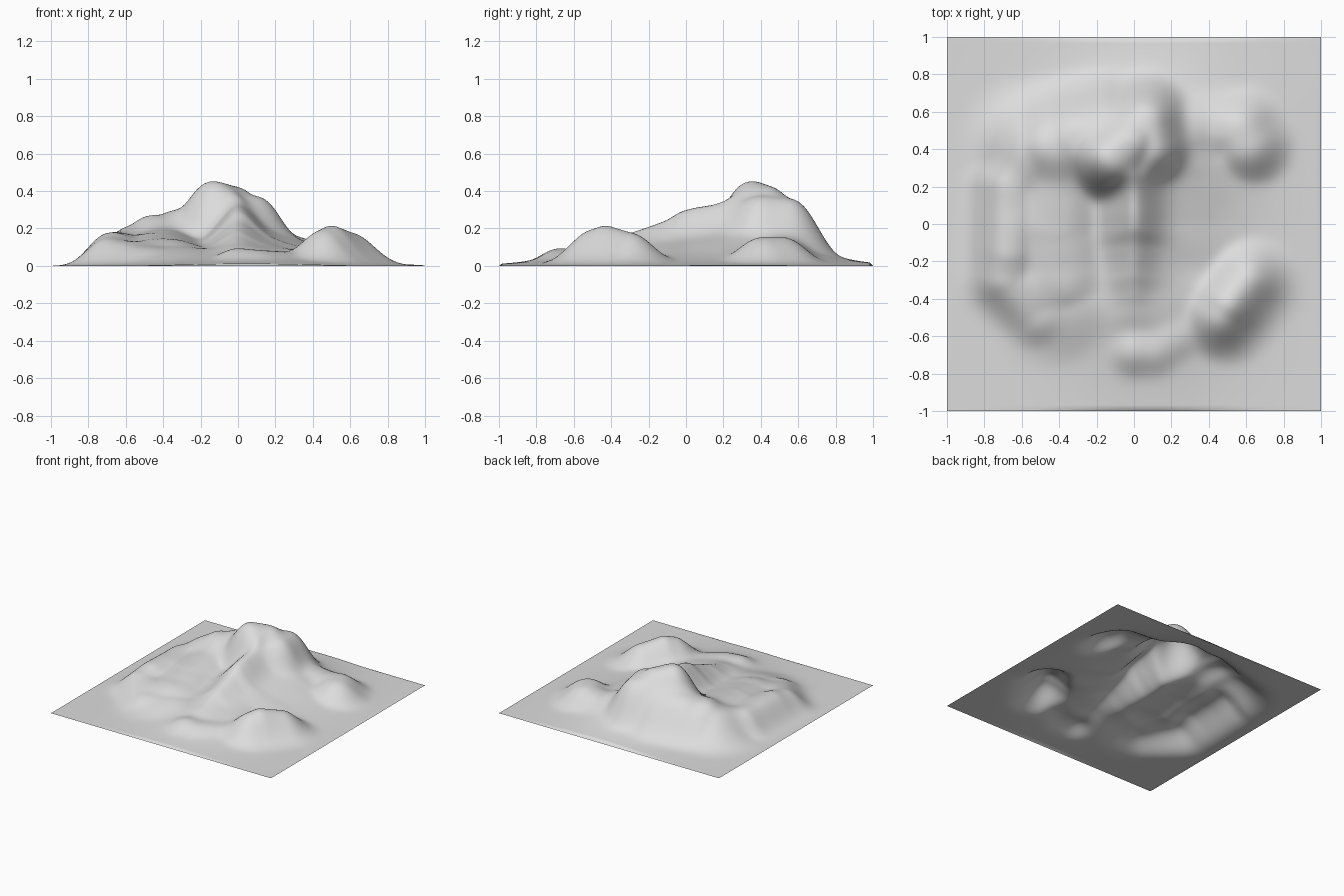
import bpy, bmesh, math
from mathutils import Vector, noise

cube = bpy.data.objects.get("Cube")
if cube:
    bpy.data.objects.remove(cube)

# Each landform: crest path (x, y, height), flank width, flank steepness
LANDFORMS = [
    ([(-.13, .35, .45), (-.02, .43, .42), (.06, .54, .36), (.08, .4, .37)], .21, 2.6),  # summit
    ([(-.15, .5, .31), (-.32, .45, .3), (-.42, .42, .27), (-.52, .4, .2)], .24, 2.6),   # north-west shoulder
    ([(0, .25, .35), (0, .06, .32), (0, -.02, .3), (0, -.12, .24), (0, -.26, .19), (0, -.45, .11)], .2, 1.5),  # central spur
    ([(-.55, .4, .17), (-.66, .2, .18), (-.67, -.15, .18), (-.68, -.28, .15), (-.5, -.48, .1)], .16, 2.6),  # west rim
    ([(-.4, .25, .2), (-.42, 0, .18), (-.4, -.25, .15), (-.35, -.4, .1)], .28, 2.5),    # west plateau
    ([(.1, .3, .2), (.1, 0, .15), (.05, -.35, .1)], .42, 1.8),                          # eastern apron
    ([(.15, .5, .19), (.4, .52, .13), (.56, .5, .155), (.6, .42, .155)], .18, 2.5),     # north-east hill
    ([(.46, -.49, .2), (.5, -.43, .22), (.6, -.3, .18)], .17, 2.1),                     # south-east hill
    ([(0, -.67, .095), (.1, -.67, .085), (.28, -.57, .07)], .14, 2.2),                  # south mound
    ([(-.25, -.42, .08), (.3, -.35, .08)], .25, 2),                                     # valley floor
]
BLEND = 5


def crest_height(x, y, path, width, power):
    """Highest contribution of a crest path at a point."""
    best = 0
    p = Vector((x, y))
    for a, b in zip(path, path[1:]):
        start, run = Vector(a[:2]), Vector(b[:2]) - Vector(a[:2])
        t = max(0, min(1, (p - start).dot(run) / run.length_squared))
        d = (p - start - run * t).length
        z = a[2] + (b[2] - a[2]) * t
        best = max(best, z * math.exp(-(d / width) ** power))
    return best


def ground(x, y):
    total = sum(crest_height(x, y, *form) ** BLEND for form in LANDFORMS)
    rough = noise.noise(Vector((x * 6, y * 6, 0)))
    return total ** (1 / BLEND) * (1 + .03 * rough)


# Terrain sheet raised from a flat grid
bm = bmesh.new()
bmesh.ops.create_grid(bm, x_segments=120, y_segments=120, size=1)
for v in bm.verts:
    v.co.z = ground(v.co.x, v.co.y)
inner = [v for v in bm.verts if not v.is_boundary]
for _ in range(6):
    bmesh.ops.smooth_vert(bm, verts=inner, factor=.5, use_axis_z=True)
for v in bm.verts:
    if v.is_boundary:
        v.co.z = 0
for f in bm.faces:
    f.smooth = True
mesh = bpy.data.meshes.new("terrain")
bm.to_mesh(mesh)
bm.free()
terrain = bpy.data.objects.new("terrain", mesh)
bpy.context.collection.objects.link(terrain)

# Plain stone colour
stone = bpy.data.materials.new("light_grey")
stone.use_nodes = True
colour = (.72, .72, .72, 1)
stone.diffuse_color = colour
stone.node_tree.nodes["Principled BSDF"].inputs["Base Color"].default_value = colour
mesh.materials.append(stone)
